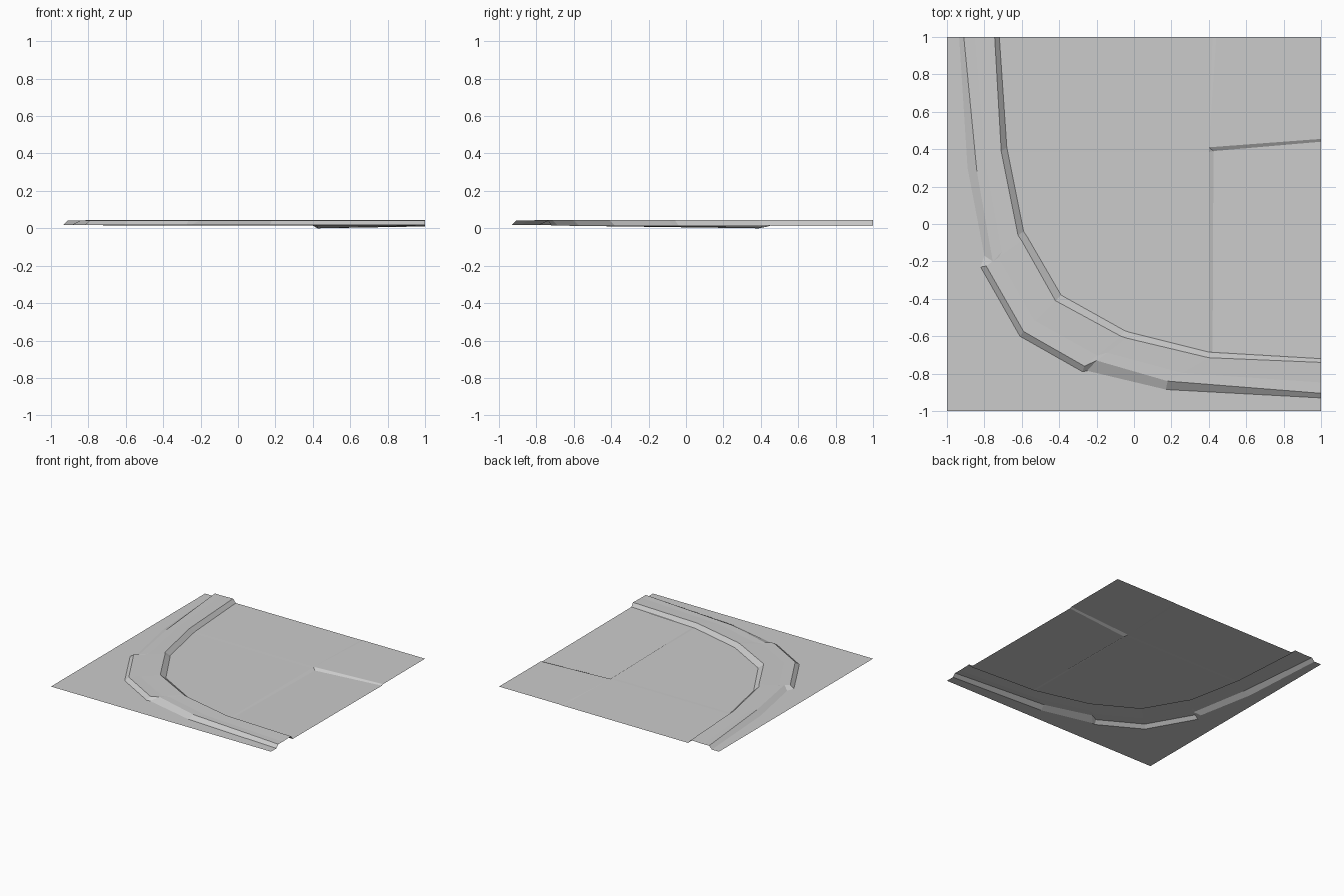
import bpy
import bmesh
from mathutils import Vector

cube = bpy.data.objects.get("Cube")
if cube:
    bpy.data.objects.remove(cube)

grey = bpy.data.materials.new("plain grey")
grey.use_nodes = True
grey.diffuse_color = (0.6, 0.6, 0.6, 1)
bsdf = grey.node_tree.nodes["Principled BSDF"]
bsdf.inputs["Base Color"].default_value = grey.diffuse_color
bsdf.inputs["Roughness"].default_value = 0.9


def line(z, *points):
    return [Vector((x, y, z)) for x, y in points]


def build(name, polygons):
    """Join polygons into one upward-facing, flat-shaded sheet."""
    bm = bmesh.new()
    for poly in polygons:
        face = bm.faces.new([bm.verts.new(p) for p in poly])
        face.normal_update()
        if face.normal.z < 0:
            face.normal_flip()
    bmesh.ops.remove_doubles(bm, verts=bm.verts, dist=0.0005)
    mesh = bpy.data.meshes.new(name)
    bm.to_mesh(mesh)
    bm.free()
    mesh.materials.append(grey)
    bpy.context.collection.objects.link(bpy.data.objects.new(name, mesh))


def bridge(a, b):
    return [(a[i], a[i + 1], b[i + 1], b[i]) for i in range(len(a) - 1)]


# Matching stations around the bend, from the tile border to the inner road
GROUND = 0.018
border = line(GROUND, (-1, 1), (-1, .3), (-1, -.17), (-1, -.23), (-1, -1),
              (-.28, -1), (-.25, -1), (.17, -1), (1, -1))
base = line(GROUND, (-.935, 1), (-.89, .3), (-.8, -.17), (-.82, -.23), (-.61, -.6),
            (-.275, -.79), (-.25, -.785), (.17, -.885), (1, -.93))
crest = line(.043, (-.91, 1), (-.84, .28), (-.755, -.2), (-.79, -.225), (-.59, -.575),
             (-.265, -.76), (-.2, -.73), (.18, -.84), (1, -.905))
rim = line(.045, (-.745, 1), (-.71, .39), (-.62, -.06), (-.6, -.09), (-.42, -.41),
           (-.07, -.6), (-.04, -.61), (.4, -.715), (1, -.74))
foot = line(.015, (-.72, 1), (-.68, .41), (-.59, -.04), (-.57, -.07), (-.39, -.38),
            (-.05, -.57), (-.02, -.58), (.4, -.685), (1, -.72))
middle = [c.lerp(r, .35) for c, r in zip(crest, rim)]
for p in middle:
    p.z = .042

build("outer_ground", bridge(border, base))
build("curved_kerb", bridge(base, crest) + bridge(crest, middle)
      + bridge(middle, rim) + bridge(rim, foot))

# Inner paving: four slabs meeting at slight steps, the front left one sunken
hub, hub_right = Vector((.4, .41, .016)), Vector((.4, .385, .015))
back, back_left = Vector((.42, 1, .016)), Vector((.44, 1, .018))
side, side_low = Vector((1, .455, .017)), Vector((1, .44, .010))
sunk = Vector((.425, .39, 0))
sunk_front = Vector((.42, -.686, .0145))
wall_low = Vector((-.675, .385, .015))
build("inner_paving", [
    (foot[0], foot[1], hub, back),
    (back, hub, back_left),
    (back_left, hub, side, Vector((1, 1, .018))),
    (foot[1], wall_low, hub_right, hub),
    [wall_low] + foot[2:8] + [hub_right],
    (foot[1], foot[2], wall_low),
    (hub_right, foot[7], sunk_front, sunk),
    (hub, hub_right, sunk),
    (hub, sunk, side_low, side),
    (sunk, sunk_front, foot[8], side_low),
])
